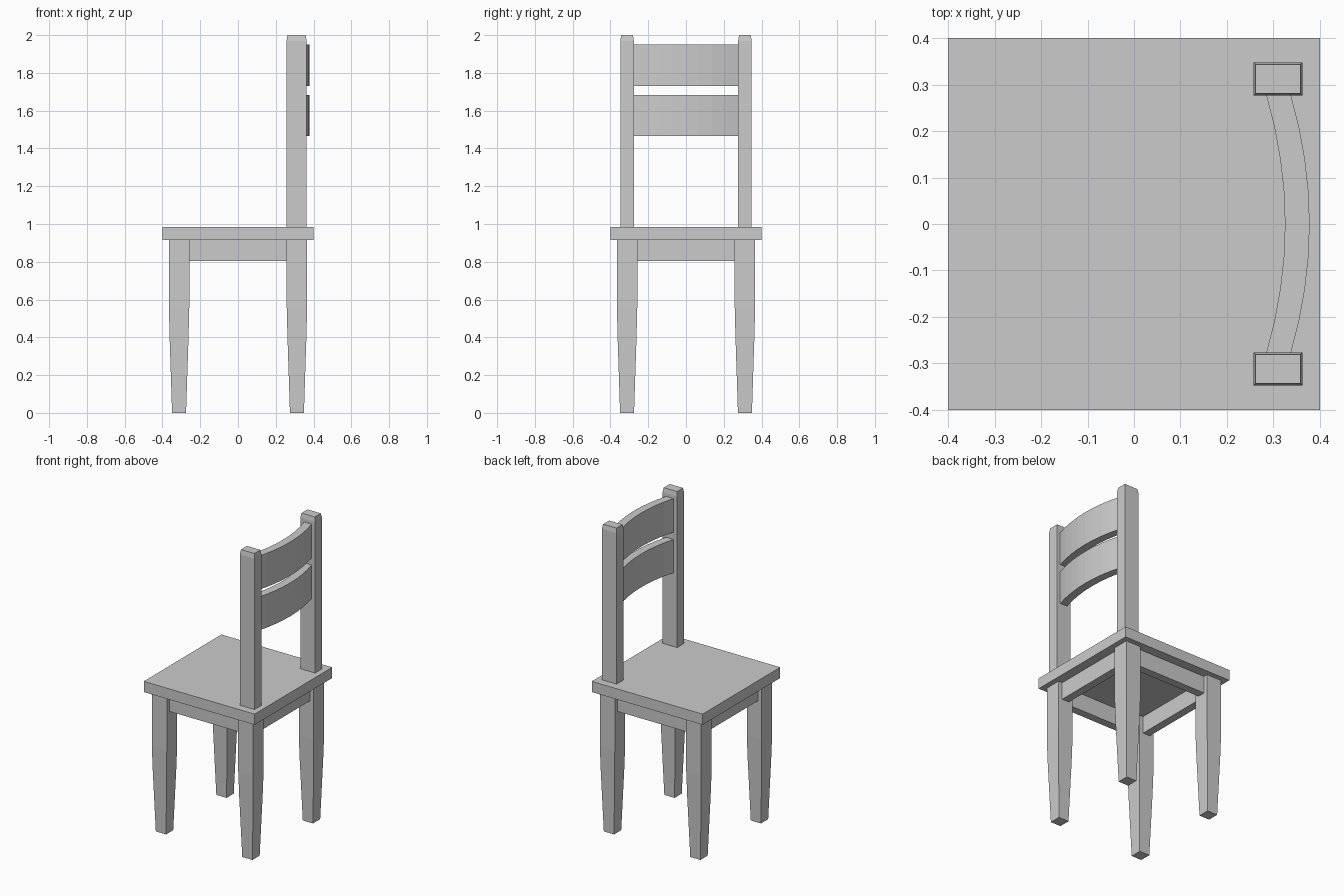
import bpy, bmesh

if "Cube" in bpy.data.objects:
    bpy.data.objects.remove(bpy.data.objects["Cube"])

grey = bpy.data.materials.new("plain grey")
grey.diffuse_color = (0.6, 0.6, 0.6, 1)
grey.use_nodes = True
grey.node_tree.nodes["Principled BSDF"].inputs["Base Color"].default_value = grey.diffuse_color


def make(name, bm):
    bmesh.ops.recalc_face_normals(bm, faces=bm.faces)
    mesh = bpy.data.meshes.new(name)
    bm.to_mesh(mesh)
    bm.free()
    mesh.materials.append(grey)
    obj = bpy.data.objects.new(name, mesh)
    bpy.context.collection.objects.link(obj)
    return obj


def stack(name, cx, cy, levels):
    """Loft rectangles: levels are (z, half width, half depth)."""
    bm = bmesh.new()
    rings = [[bm.verts.new((cx + sx * hx, cy + sy * hy, z))
              for sx, sy in ((-1, -1), (1, -1), (1, 1), (-1, 1))]
             for z, hx, hy in levels]
    for a, b in zip(rings, rings[1:]):
        for i in range(4):
            j = (i + 1) % 4
            bm.faces.new((a[i], a[j], b[j], b[i]))
    bm.faces.new(rings[0])
    bm.faces.new(rings[-1])
    return make(name, bm)


def slat(name, z0, z1, segments=8):
    """Backrest board bowed outwards along a shallow curve."""
    bm = bmesh.new()
    half, rings = 0.276, []
    for i in range(segments + 1):
        t = 2 * i / segments - 1
        x = 0.378 - 0.04 * t * t
        rings.append([bm.verts.new((px, t * half, z)) for px, z in
                      ((x - 0.053, z0), (x, z0), (x, z1), (x - 0.053, z1))])
    for a, b in zip(rings, rings[1:]):
        for i in range(4):
            j = (i + 1) % 4
            bm.faces.new((a[i], a[j], b[j], b[i]))
    bm.faces.new(rings[0])
    bm.faces.new(rings[-1])
    return make(name, bm)


# Seat board
stack("seat", 0, 0, [(0.915, 0.4, 0.4), (0.985, 0.4, 0.4)])

# Tapered legs
for sx in (-1, 1):
    for sy in (-1, 1):
        stack("leg", sx * 0.312, sy * 0.312,
              [(0, 0.037, 0.037), (0.4, 0.05, 0.05),
               (0.56, 0.054, 0.054), (0.915, 0.054, 0.054)])

# Rails under the seat
for s in (-1, 1):
    stack("side_rail", 0, s * 0.312, [(0.803, 0.262, 0.026), (0.915, 0.262, 0.026)])
    stack("end_rail", s * 0.312, 0, [(0.803, 0.026, 0.262), (0.915, 0.026, 0.262)])

# Backrest posts with chamfered tops
for s in (-1, 1):
    stack("back_post", 0.31, s * 0.312,
          [(0.985, 0.053, 0.036), (1.97, 0.053, 0.036), (2.0, 0.048, 0.031)])

# Bowed backrest slats
slat("lower_slat", 1.465, 1.683)
slat("upper_slat", 1.73, 1.95)
